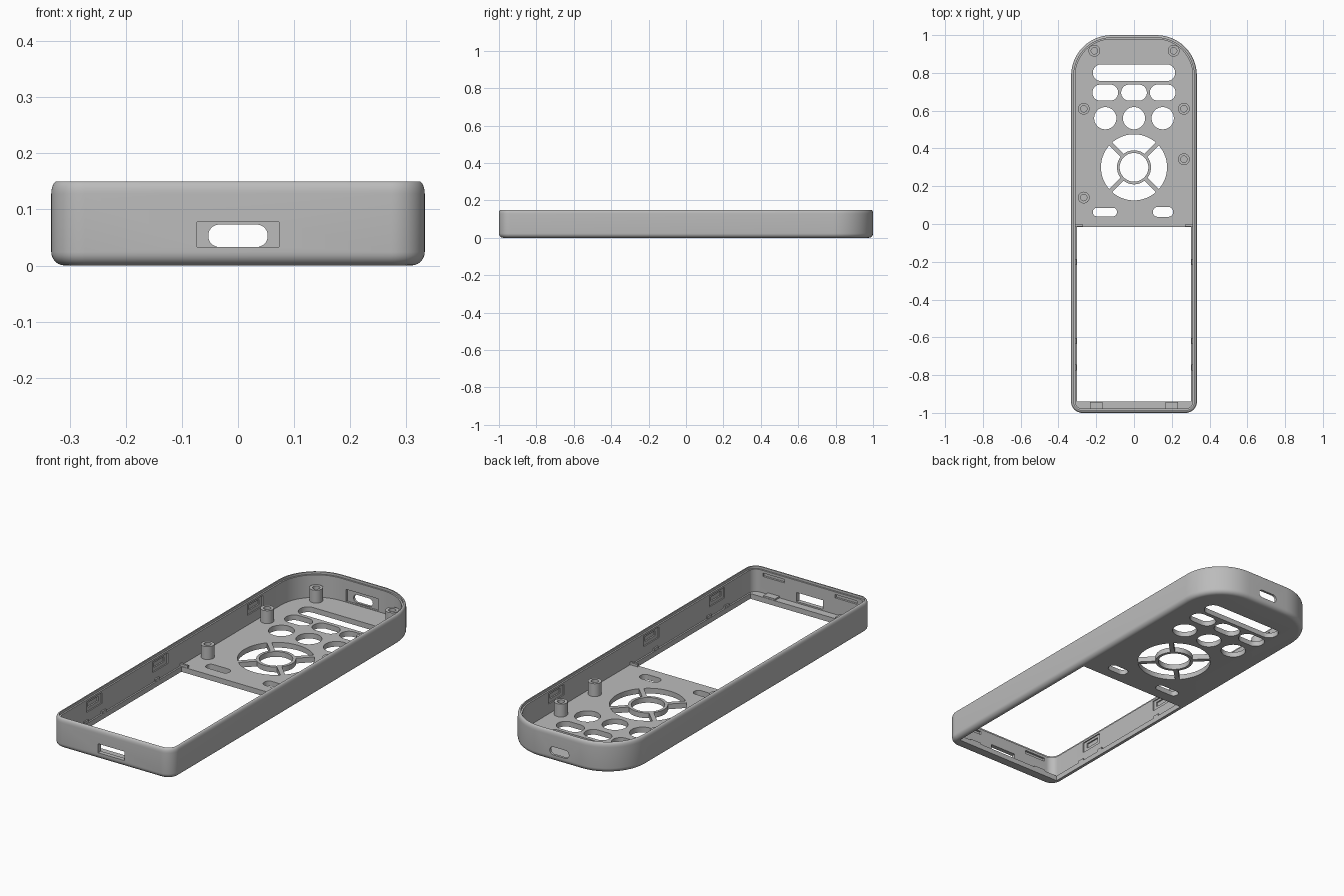
import bpy, bmesh, math
from mathutils import Matrix

if "Cube" in bpy.data.objects:
    bpy.data.objects.remove(bpy.data.objects["Cube"])

grey = bpy.data.materials.new("light grey plastic")
grey.use_nodes = True
grey.diffuse_color = (0.5, 0.5, 0.5, 1)
grey.node_tree.nodes["Principled BSDF"].inputs["Base Color"].default_value = (0.5, 0.5, 0.5, 1)

W, L, H, FLOOR, WALL = 0.333, 1.0, 0.15, 0.026, 0.022


def arc(cx, cy, r, a0, a1, n=12):
    return [(cx + r * math.cos(math.radians(a0 + (a1 - a0) * i / n)),
             cy + r * math.sin(math.radians(a0 + (a1 - a0) * i / n))) for i in range(n + 1)]


def rounded(x0, x1, y0, y1, r_low, r_high, n=12):
    return (arc(x0 + r_low, y0 + r_low, r_low, 180, 270, n) +
            arc(x1 - r_low, y0 + r_low, r_low, 270, 360, n) +
            arc(x1 - r_high, y1 - r_high, r_high, 0, 90, n) +
            arc(x0 + r_high, y1 - r_high, r_high, 90, 180, n))


def loft(bm, rings):
    """Skin a list of (outline, z) rings and cap both ends."""
    loops = [[bm.verts.new((x, y, z)) for x, y in pts] for pts, z in rings]
    for a, b in zip(loops, loops[1:]):
        for i in range(len(a)):
            j = (i + 1) % len(a)
            bm.faces.new((a[i], a[j], b[j], b[i]))
    bm.faces.new(loops[0][::-1])
    bm.faces.new(loops[-1])


def prism(bm, pts, z0, z1):
    loft(bm, [(pts, z0), (pts, z1)])


def box(bm, x0, x1, y0, y1, z0, z1):
    prism(bm, [(x0, y0), (x1, y0), (x1, y1), (x0, y1)], z0, z1)


def finish(name, bm):
    bmesh.ops.recalc_face_normals(bm, faces=bm.faces)
    me = bpy.data.meshes.new(name)
    bm.to_mesh(me)
    bm.free()
    ob = bpy.data.objects.new(name, me)
    me.materials.append(grey)
    bpy.context.collection.objects.link(ob)
    return ob


def activate(ob):
    bpy.ops.object.select_all(action='DESELECT')
    ob.select_set(True)
    bpy.context.view_layer.objects.active = ob


def carve(ob, bm):
    cutter = finish("cutter", bm)
    cutter.hide_render = True
    mod = ob.modifiers.new("cut", 'BOOLEAN')
    mod.operation, mod.solver, mod.object = 'DIFFERENCE', 'EXACT', cutter
    activate(ob)
    bpy.ops.object.modifier_apply(modifier=mod.name)
    bpy.data.objects.remove(cutter)


def shell_outline(d):
    return rounded(-W + d, W - d, -L + d, L - d, 0.06 - d, 0.215 - d)


# Open tray: rounded outside, stepped rim, hollow inside
steps = [math.radians(15 * i) for i in range(7)]
rings = [(shell_outline(0.024 * (1 - math.sin(a))), 0.024 * (1 - math.cos(a))) for a in steps]
rings += [(shell_outline(0.01 * (1 - math.cos(a))), H - 0.022 * (1 - math.sin(a))) for a in steps]
rings += [(shell_outline(d), z) for d, z in
          ((0.014, H), (0.014, H - 0.012), (WALL, H - 0.012), (WALL, FLOOR))]
bm = bmesh.new()
loft(bm, rings)
case = finish("case_shell", bm)

# Screen window and button holes through the floor
bm = bmesh.new()


def hole(pts):
    prism(bm, pts, -0.05, FLOOR + 0.03)


def slot(x0, x1, y0, y1):
    r = (y1 - y0) / 2 - 0.001
    hole(rounded(x0, x1, y0, y1, r, r, 8))


hole([(-0.303, -0.94), (0.303, -0.94), (0.303, -0.015), (-0.303, -0.015)])
slot(-0.218, 0.218, 0.757, 0.845)
for x in (-0.152, 0, 0.152):
    slot(x - 0.068, x + 0.068, 0.653, 0.738)
    hole(arc(x, 0.56, 0.059, 0, 350, 35))
slot(-0.218, -0.09, 0.04, 0.086)
slot(0.10, 0.207, 0.038, 0.09)

# Direction pad: centre hole and four ring sectors, leaving diagonal spokes
hole(arc(0, 0.30, 0.076, 0, 352.5, 47))
for mid in (0, 90, 180, 270):
    a_out = 45 - math.degrees(math.asin(0.011 / 0.175))
    a_in = 45 - math.degrees(math.asin(0.011 / 0.09))
    hole(arc(0, 0.30, 0.175, mid - a_out, mid + a_out, 16) +
         arc(0, 0.30, 0.09, mid + a_in, mid - a_in, 16))
carve(case, bm)

# Shallow recesses on the inner walls
CLIPS = (0.58, -0.17, -0.69)
INX, INY = W - WALL, L - WALL
bm = bmesh.new()
for s in (-1, 1):
    for y in CLIPS:
        xs = sorted((s * (INX - 0.01), s * (INX + 0.006)))
        box(bm, *xs, y - 0.06, y + 0.06, 0.075, 0.128)
    box(bm, s * 0.2 - 0.06, s * 0.2 + 0.06, -INY - 0.01, -INY + 0.01, 0.108, 0.125)
box(bm, -0.088, 0.088, INY - 0.01, INY + 0.01, 0.028, 0.09)
carve(case, bm)

# Deeper latch slots, the front port and the rounded back port
bm = bmesh.new()
for s in (-1, 1):
    for y in CLIPS:
        xs = sorted((s * (INX - 0.01), s * (INX + 0.013)))
        box(bm, *xs, y - 0.04, y + 0.04, 0.092, 0.116)
box(bm, -0.073, 0.073, -1.1, -0.95, 0.033, 0.078)
n0 = len(bm.verts)
prism(bm, rounded(-0.053, 0.053, 0.033, 0.073, 0.0195, 0.0195, 8), -1.1, -0.9)
bm.verts.ensure_lookup_table()
bmesh.ops.transform(bm, matrix=Matrix.Rotation(math.radians(90), 4, 'X'), verts=bm.verts[n0:])
carve(case, bm)

# Screw posts with blind holes
bm = bmesh.new()
for x, y in ((-0.21, 0.917), (0.21, 0.917), (-0.266, 0.61),
             (0.264, 0.61), (0.264, 0.343), (-0.266, 0.14)):
    loft(bm, [(arc(x, y, r, 0, 345, 23), z) for r, z in
              ((0.031, FLOOR - 0.005), (0.031, 0.09), (0.017, 0.09), (0.017, 0.03))])
posts = finish("screw_posts", bm)

# Small screen locating tabs around the window ledge
bm = bmesh.new()
for s in (-1, 1):
    for y in (-0.2, -0.62, -0.76):
        xs = sorted((s * 0.304, s * (INX + 0.003)))
        box(bm, *xs, y - 0.016, y + 0.016, FLOOR - 0.005, FLOOR + 0.012)
    box(bm, s * 0.2 - 0.032, s * 0.2 + 0.032, -INY - 0.003, -0.942, FLOOR - 0.005, FLOOR + 0.008)
    xs = sorted((s * 0.27, s * (INX + 0.003)))
    box(bm, *xs, -0.013, -0.003, FLOOR - 0.005, FLOOR + 0.012)
finish("screen_tabs", bm)

for ob in (case, posts):
    activate(ob)
    bpy.ops.object.shade_smooth_by_angle(angle=math.radians(30))
